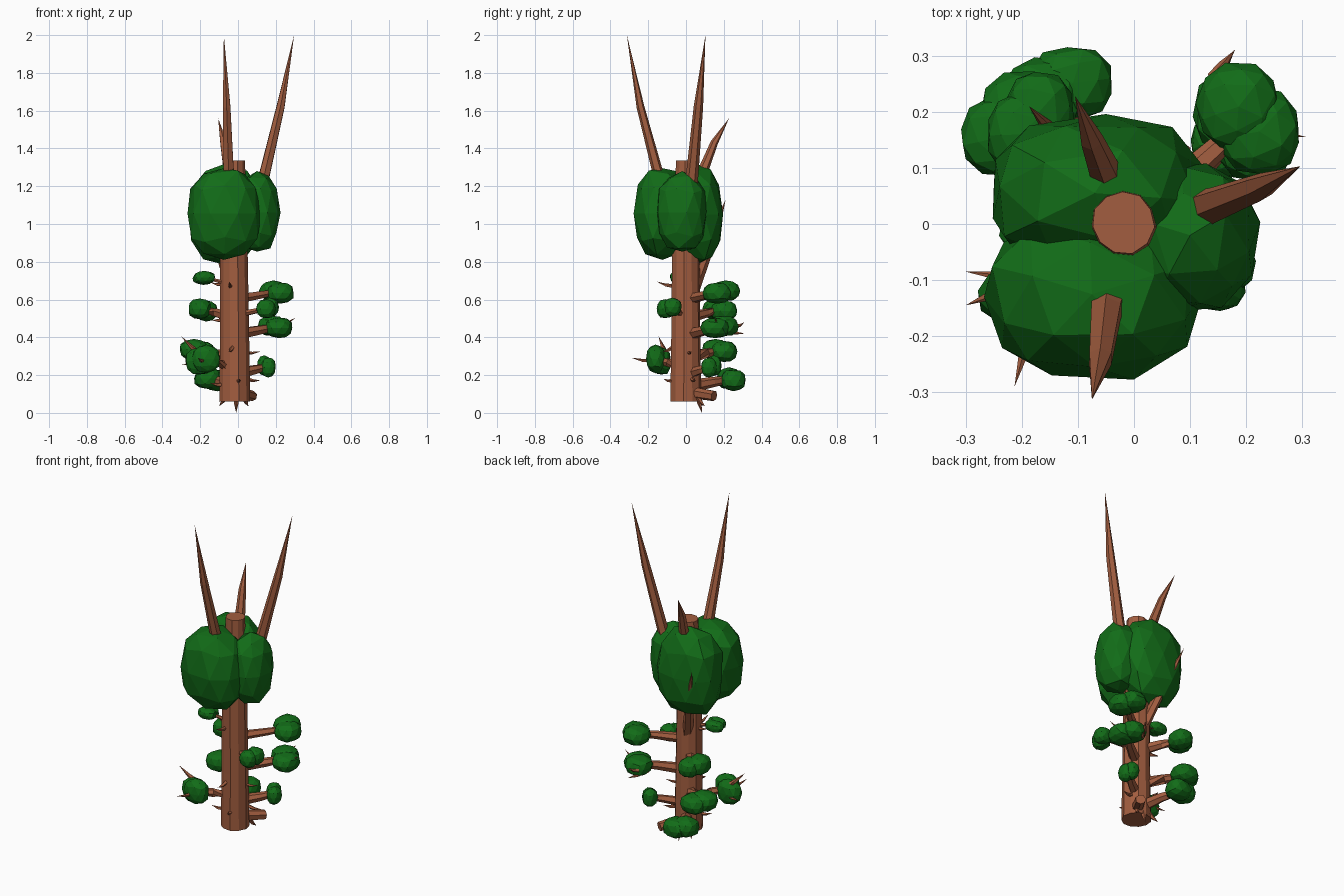
import bpy, bmesh, math, random
from mathutils import Vector

random.seed(4)


def material(name, rgb):
    m = bpy.data.materials.new(name)
    m.diffuse_color = (*rgb, 1)
    return m


BARK = material("bark", (0.36, 0.11, 0.05))
LEAF = material("leaf", (0.006, 0.15, 0.009))


def finish(bm, name, mat):
    bmesh.ops.recalc_face_normals(bm, faces=bm.faces)
    me = bpy.data.meshes.new(name)
    bm.to_mesh(me)
    bm.free()
    me.materials.append(mat)
    ob = bpy.data.objects.new(name, me)
    bpy.context.collection.objects.link(ob)
    return ob


def limb(name, pts, radii, sides=6, rough=0.1):
    """Tapered faceted tube through the points; radius 0 ends in a point."""
    bm = bmesh.new()
    pts = [Vector(p) for p in pts]
    wobble = [1 + random.uniform(-rough, rough) for _ in range(sides)]
    rings = []
    for i, (p, r) in enumerate(zip(pts, radii)):
        d = (pts[min(i + 1, len(pts) - 1)] - pts[max(i - 1, 0)]).normalized()
        ref = Vector((1, 0, 0)) if abs(d.x) < 0.7 else Vector((0, 0, 1))
        u = d.cross(ref).normalized()
        v = d.cross(u)
        if r == 0:
            rings.append([bm.verts.new(p)])
            continue
        rings.append([bm.verts.new(p + r * wobble[k] * (
            u * math.cos(k * math.tau / sides) + v * math.sin(k * math.tau / sides)))
            for k in range(sides)])
    for a, b in zip(rings, rings[1:]):
        for k in range(sides):
            j = (k + 1) % sides
            bm.faces.new((a[k], a[j], b[0]) if len(b) == 1 else (a[k], a[j], b[j], b[k]))
    for ring in (rings[0], rings[-1]):
        if len(ring) > 1:
            bm.faces.new(ring)
    return finish(bm, name, BARK)


def foliage(name, lumps, boxy=0.85, jitter=0.05):
    """Overlapping faceted lumps, each (centre, radii), slightly squared off."""
    bm = bmesh.new()
    for c, r in lumps:
        vs = bmesh.ops.create_icosphere(bm, subdivisions=2, radius=1)["verts"]
        spin = random.uniform(0, 1.2)
        cs, sn = math.cos(spin), math.sin(spin)
        for v in vs:
            x, y, z = v.co
            q = (x * cs - y * sn, x * sn + y * cs, z)
            v.co = [c[i] + r[i] * math.copysign(abs(q[i]) ** boxy, q[i])
                    * (1 + random.uniform(-jitter, jitter)) for i in range(3)]
    return finish(bm, name, LEAF)


# Trunk
limb("trunk", [(-0.02, 0, 0.06), (-0.02, 0, 0.4), (-0.024, 0, 0.85),
               (-0.02, 0.003, 1.1), (-0.02, 0.003, 1.335)],
     [0.083, 0.078, 0.074, 0.064, 0.056], sides=11, rough=0.05)

# Crown
foliage("crown", [((-0.075, -0.125, 1.055), (0.195, 0.153, 0.252)),
                  ((-0.07, 0.055, 1.05), (0.195, 0.143, 0.262)),
                  ((0.10, -0.02, 1.06), (0.12, 0.135, 0.215))])

# Bare spikes rising through the crown
limb("right_spike", [(0, 0, 0.85), (0.135, 0.03, 1.24), (0.225, 0.065, 1.62), (0.297, 0.103, 2.0)],
     [0.035, 0.032, 0.024, 0])
limb("front_spike", [(-0.02, -0.03, 0.9), (-0.05, -0.155, 1.3), (-0.06, -0.24, 1.62), (-0.075, -0.313, 2.0)],
     [0.035, 0.028, 0.021, 0])
limb("back_spike", [(-0.02, 0.02, 1.0), (-0.05, 0.09, 1.28), (-0.075, 0.15, 1.43), (-0.105, 0.228, 1.56)],
     [0.03, 0.028, 0.02, 0])
limb("back_left_spike", [(-0.04, 0.04, 0.66), (-0.09, 0.105, 0.83), (-0.14, 0.16, 0.98), (-0.187, 0.21, 1.13)],
     [0.032, 0.026, 0.018, 0])

# Side branches, each with a foliage cluster: centre, radii, branch radius
clusters = [
    ((0.205, 0.187, 0.64), (0.092, 0.1, 0.06), 0.022),
    ((0.198, 0.178, 0.455), (0.092, 0.1, 0.06), 0.026),
    ((0.157, -0.09, 0.555), (0.06, 0.067, 0.055), 0.014),
    ((0.15, 0.135, 0.245), (0.05, 0.055, 0.058), 0.024),
    ((-0.18, -0.03, 0.715), (0.06, 0.055, 0.036), 0.010),
    ((-0.185, 0.18, 0.545), (0.078, 0.095, 0.06), 0.024),
    ((-0.135, 0.24, 0.178), (0.1, 0.078, 0.062), 0.026),
    ((-0.215, 0.178, 0.33), (0.095, 0.095, 0.062), 0.026),
    ((-0.185, -0.145, 0.28), (0.093, 0.066, 0.08), 0.024),
]
for n, (c, r, br) in enumerate(clusters, 1):
    c = Vector(c)
    limb(f"branch_{n}", [(-0.02 + c.x * 0.15, c.y * 0.15, c.z - 0.035),
                         (c.x * 0.6, c.y * 0.6, c.z - 0.015), c], [br * 1.25, br, br * 0.7])
    t = Vector((-c.y, c.x, 0)).normalized()
    lumps = []
    for s in (-1, 1):
        o = t * s
        lumps.append(((c.x + o.x * r[0] * 0.3, c.y + o.y * r[1] * 0.3, c.z + s * r[2] * 0.08),
                      (r[0] * (1 - 0.3 * abs(o.x)), r[1] * (1 - 0.3 * abs(o.y)), r[2] * 0.92)))
    foliage(f"leaf_cluster_{n}", lumps)

# Cut stub low at the back
limb("stub", [(0.0, 0.03, 0.11), (0.075, 0.15, 0.09)], [0.035, 0.03], sides=7)

# Twigs: start, tip, radius
twigs = [
    ((0.2, 0.17, 0.45), (0.307, 0.155, 0.505), 0.012),
    ((0.14, 0.26, 0.46), (0.18, 0.31, 0.48), 0.012),
    ((0.12, 0.2, 0.44), (0.18, 0.312, 0.42), 0.014),
    ((-0.19, -0.1, 0.3), (-0.3, -0.145, 0.405), 0.017),
    ((-0.19, -0.1, 0.27), (-0.3, -0.085, 0.257), 0.012),
    ((-0.18, -0.17, 0.275), (-0.213, -0.29, 0.292), 0.012),
    ((-0.04, -0.06, 0.67), (-0.045, -0.155, 0.695), 0.012),
    ((-0.07, 0.0, 0.68), (-0.145, 0.0, 0.69), 0.012),
    ((-0.03, -0.07, 0.345), (-0.05, -0.125, 0.325), 0.013),
    ((0.0, -0.07, 0.17), (0.01, -0.12, 0.18), 0.012),
    ((-0.08, -0.02, 0.15), (-0.15, -0.04, 0.16), 0.012),
    ((0.03, 0.01, 0.32), (0.12, 0.03, 0.325), 0.010),
    ((0.04, 0.03, 0.18), (0.12, 0.05, 0.172), 0.012),
    ((-0.06, 0.02, 0.5), (-0.14, 0.05, 0.49), 0.014),
    ((-0.01, 0.06, 0.11), (-0.01, 0.085, 0.0), 0.017),
    ((-0.06, 0.05, 0.1), (-0.1, 0.09, 0.035), 0.015),
    ((0.03, 0.06, 0.09), (0.055, 0.1, 0.035), 0.015),
]
for n, (a, b, r) in enumerate(twigs, 1):
    a, b = Vector(a), Vector(b)
    limb(f"twig_{n}", [a, a.lerp(b, 0.5) - Vector((0, 0, 0.006)), b], [r, r * 0.7, 0], sides=5)
